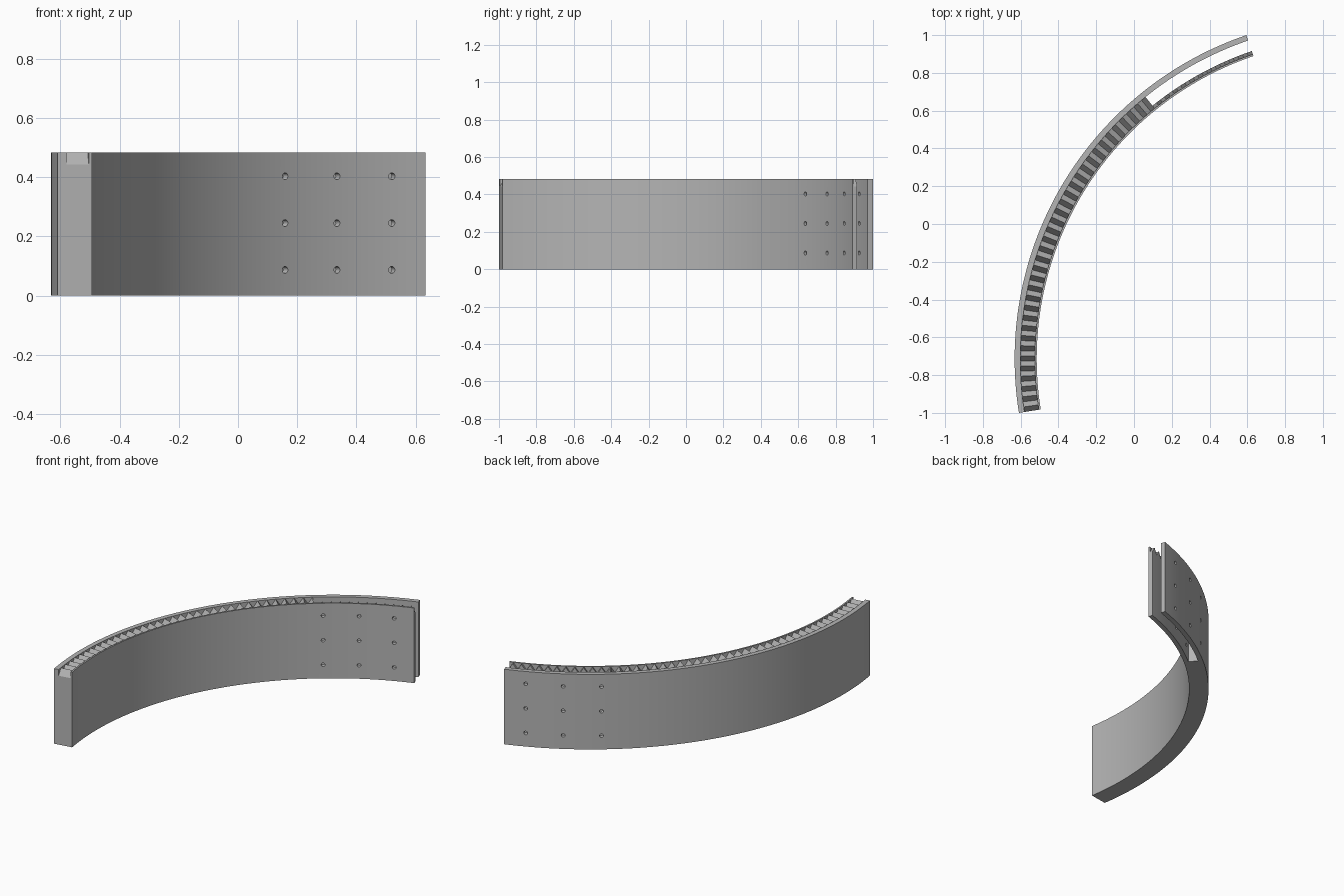
import bpy, bmesh
from math import radians, sin, cos
from mathutils import Matrix, Vector

if "Cube" in bpy.data.objects:
    bpy.data.objects.remove(bpy.data.objects["Cube"], do_unlink=True)

CX, CY = 1.178, -0.7137            # centre of curvature
HEIGHT, TOOTH = 0.483, 0.04
START, END, STEPS = -9.1, 71.2, 92
GAP_STEP = 69                      # the core stops here and leaves a slot
R_IN, R_LIP, R_WEB, R_SLOT, R_OUT = 1.693, 1.703, 1.721, 1.78, 1.81

grey = bpy.data.materials.new("plain grey")
grey.use_nodes = True
grey.diffuse_color = (0.46, 0.46, 0.46, 1)
grey.node_tree.nodes["Principled BSDF"].inputs["Base Color"].default_value = (0.46, 0.46, 0.46, 1)


def on_arc(r, degrees, z):
    a = radians(degrees)
    return Vector((CX - r * cos(a), CY + r * sin(a), z))


def finish(bm, name):
    bmesh.ops.recalc_face_normals(bm, faces=bm.faces)
    mesh = bpy.data.meshes.new(name)
    bm.to_mesh(mesh)
    bm.free()
    mesh.materials.append(grey)
    ob = bpy.data.objects.new(name, mesh)
    bpy.context.collection.objects.link(ob)
    return ob


def arc_strip(name, r0, r1, first, last, toothed=False):
    """Curved bar of rectangular section; the top may zigzag."""
    bm = bmesh.new()
    rings = []
    for i in range(first, last + 1):
        a = START + (END - START) * i / STEPS
        top = HEIGHT - (TOOTH if toothed and i % 2 == 0 else 0)
        corners = ((r0, 0), (r1, 0), (r1, top), (r0, top))
        rings.append([bm.verts.new(on_arc(r, a, z)) for r, z in corners])
    for p, q in zip(rings, rings[1:]):
        for k in range(4):
            n = (k + 1) % 4
            bm.faces.new((p[k], p[n], q[n], q[k]))
    bm.faces.new(rings[0])
    bm.faces.new(rings[-1])
    return finish(bm, name)


# Walls, toothed core and the toothed backing of the free end
outer_wall = arc_strip("outer_wall", R_SLOT, R_OUT, 0, STEPS)
inner_wall = arc_strip("inner_wall", R_IN, R_LIP, 0, STEPS)
core = arc_strip("toothed_core", R_LIP, R_SLOT, 0, GAP_STEP, True)
backing = arc_strip("toothed_backing", R_LIP, R_WEB, GAP_STEP, STEPS, True)

# Grid of radial bolt holes through both walls
bm = bmesh.new()
for angle in (53.0, 60.1, 67.1):
    for z in (0.087, 0.245, 0.403):
        centre = on_arc(1.75, angle, z)
        axis = on_arc(1, angle, 0) - Vector((CX, CY, 0))
        turn = axis.to_track_quat('Z', 'Y').to_matrix().to_4x4()
        bmesh.ops.create_cone(bm, cap_ends=True, segments=20, radius1=0.0115,
                              radius2=0.0115, depth=0.3,
                              matrix=Matrix.Translation(centre) @ turn)
cutter = finish(bm, "hole_cutter")
cutter.hide_render = True

for ob in (outer_wall, inner_wall, backing):
    mod = ob.modifiers.new("bolt holes", 'BOOLEAN')
    mod.operation, mod.solver, mod.object = 'DIFFERENCE', 'EXACT', cutter
    bpy.context.view_layer.objects.active = ob
    bpy.ops.object.modifier_apply(modifier=mod.name)
bpy.data.objects.remove(cutter, do_unlink=True)

# Smooth curves with crisp edges
bpy.ops.object.select_all(action='DESELECT')
for ob in (outer_wall, inner_wall, core, backing):
    ob.select_set(True)
bpy.context.view_layer.objects.active = outer_wall
bpy.ops.object.shade_smooth_by_angle(angle=radians(30))
